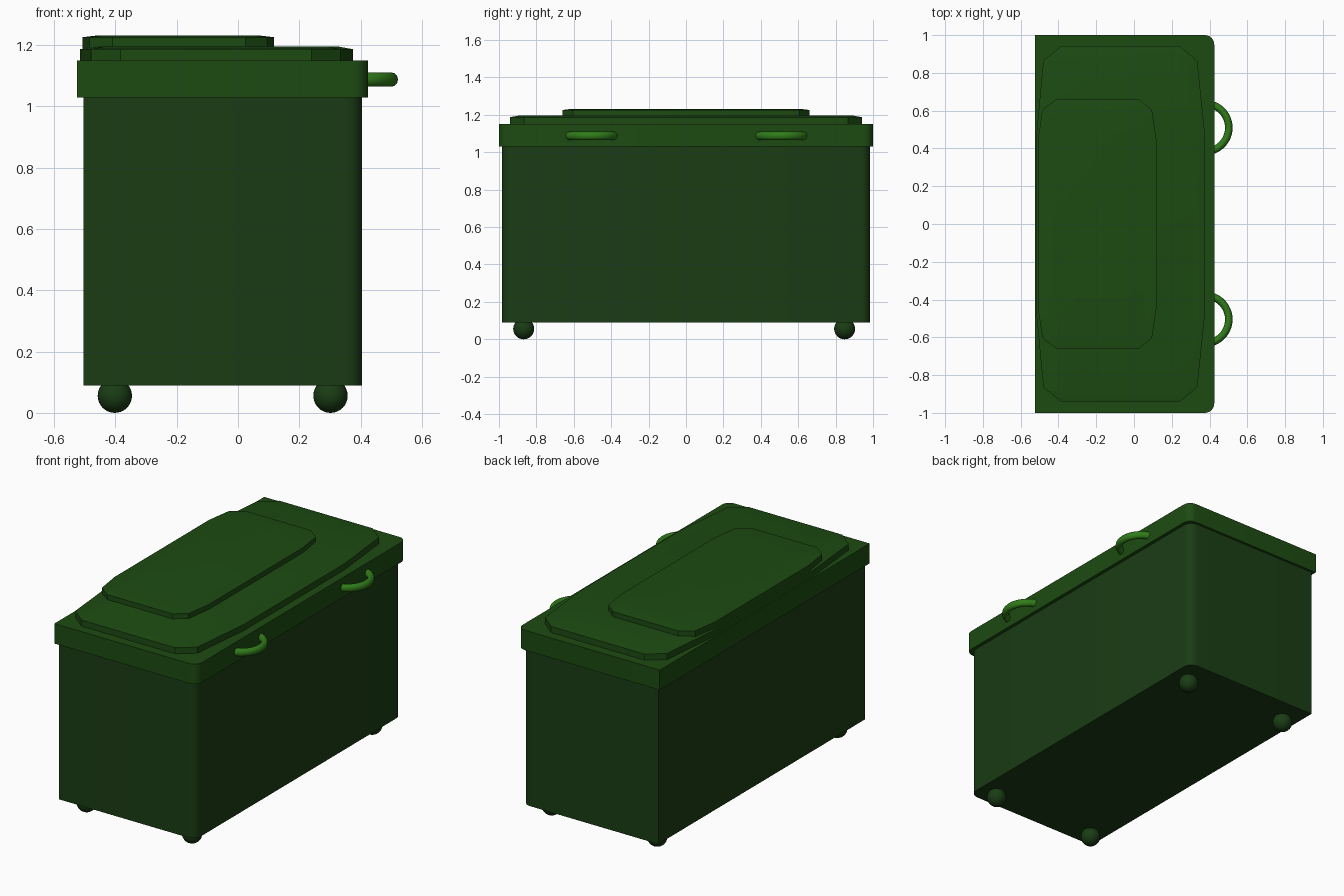
import bpy, bmesh, math

if "Cube" in bpy.data.objects:
    bpy.data.objects.remove(bpy.data.objects["Cube"])


def material(name, rgb):
    m = bpy.data.materials.new(name)
    m.diffuse_color = (*rgb, 1)
    m.use_nodes = True
    m.node_tree.nodes["Principled BSDF"].inputs["Base Color"].default_value = m.diffuse_color
    return m


BODY = material("dark_green", (0.010, 0.045, 0.007))
LID = material("mid_green", (0.012, 0.070, 0.006))
GRIP = material("bright_green", (0.030, 0.200, 0.010))


def smooth(ob, angle=30):
    bpy.ops.object.select_all(action='DESELECT')
    ob.select_set(True)
    bpy.context.view_layer.objects.active = ob
    bpy.ops.object.shade_smooth_by_angle(angle=math.radians(angle))


def prism(name, outline, z0, z1, mat, dome=None):
    """Extrude an outline upwards; dome = (inset, rise) softens the top."""
    bm = bmesh.new()
    base = bm.faces.new([bm.verts.new((x, y, z0)) for x, y in outline])
    top = bmesh.ops.extrude_face_region(bm, geom=[base])["geom"]
    bmesh.ops.translate(bm, vec=(0, 0, z1 - z0),
                        verts=[g for g in top if isinstance(g, bmesh.types.BMVert)])
    bmesh.ops.recalc_face_normals(bm, faces=bm.faces)
    if dome:
        face = max(bm.faces, key=lambda f: f.calc_center_median().z)
        bmesh.ops.inset_region(bm, faces=[face], thickness=dome[0], depth=0)
        for v in face.verts:
            v.co.z += dome[1]
    bmesh.ops.recalc_face_normals(bm, faces=bm.faces)
    me = bpy.data.meshes.new(name)
    bm.to_mesh(me)
    bm.free()
    me.materials.append(mat)
    ob = bpy.data.objects.new(name, me)
    bpy.context.collection.objects.link(ob)
    smooth(ob)
    return ob


def box_outline(x0, x1, y, r, n=6):
    """Rectangle whose two +x corners are rounded."""
    arc = [(x1 - r + r * math.sin(a), y - r + r * math.cos(a))
           for a in (i * math.pi / 2 / n for i in range(n + 1))]
    return [(x0, y)] + arc + [(x, -v) for x, v in reversed(arc)] + [(x0, -y)]


def mirrored(half):
    return half + [(x, -y) for x, y in reversed(half)]


# Bin body and overhanging lid
prism("bin_body", box_outline(-0.505, 0.405, 0.985, 0.055), 0.09, 1.04, BODY)
prism("lid_rim", box_outline(-0.525, 0.425, 1.0, 0.05), 1.03, 1.15, LID)

# Stepped raised panels on the lid
prism("lower_lid_panel", mirrored([
    (-0.516, 0.48), (-0.48, 0.865), (-0.383, 0.942),
    (0.24, 0.942), (0.335, 0.865), (0.375, 0.48)]), 1.145, 1.187, LID, (0.05, 0.009))
prism("upper_lid_panel", mirrored([
    (-0.508, 0.45), (-0.485, 0.605), (-0.41, 0.66),
    (0.025, 0.66), (0.095, 0.605), (0.118, 0.45)]), 1.18, 1.226, LID, (0.05, 0.006))

# Ball feet
for i, (x, y) in enumerate([(x, y) for x in (-0.402, 0.302) for y in (-0.868, 0.848)]):
    bpy.ops.mesh.primitive_uv_sphere_add(segments=32, ring_count=16, radius=0.056,
                                         location=(x, y, 0.056))
    foot = bpy.context.object
    foot.name = f"ball_foot_{i + 1}"
    foot.data.materials.append(BODY)
    smooth(foot, 60)

# Ring handles half sunk into the lid rim
for i, y in enumerate((0.51, -0.505)):
    bpy.ops.mesh.primitive_torus_add(major_segments=48, minor_segments=12,
                                     major_radius=0.127, minor_radius=0.02,
                                     location=(0.375, y, 1.088))
    handle = bpy.context.object
    handle.name = f"ring_handle_{i + 1}"
    handle.scale.z = 1.15
    handle.data.materials.append(GRIP)
    smooth(handle, 60)
